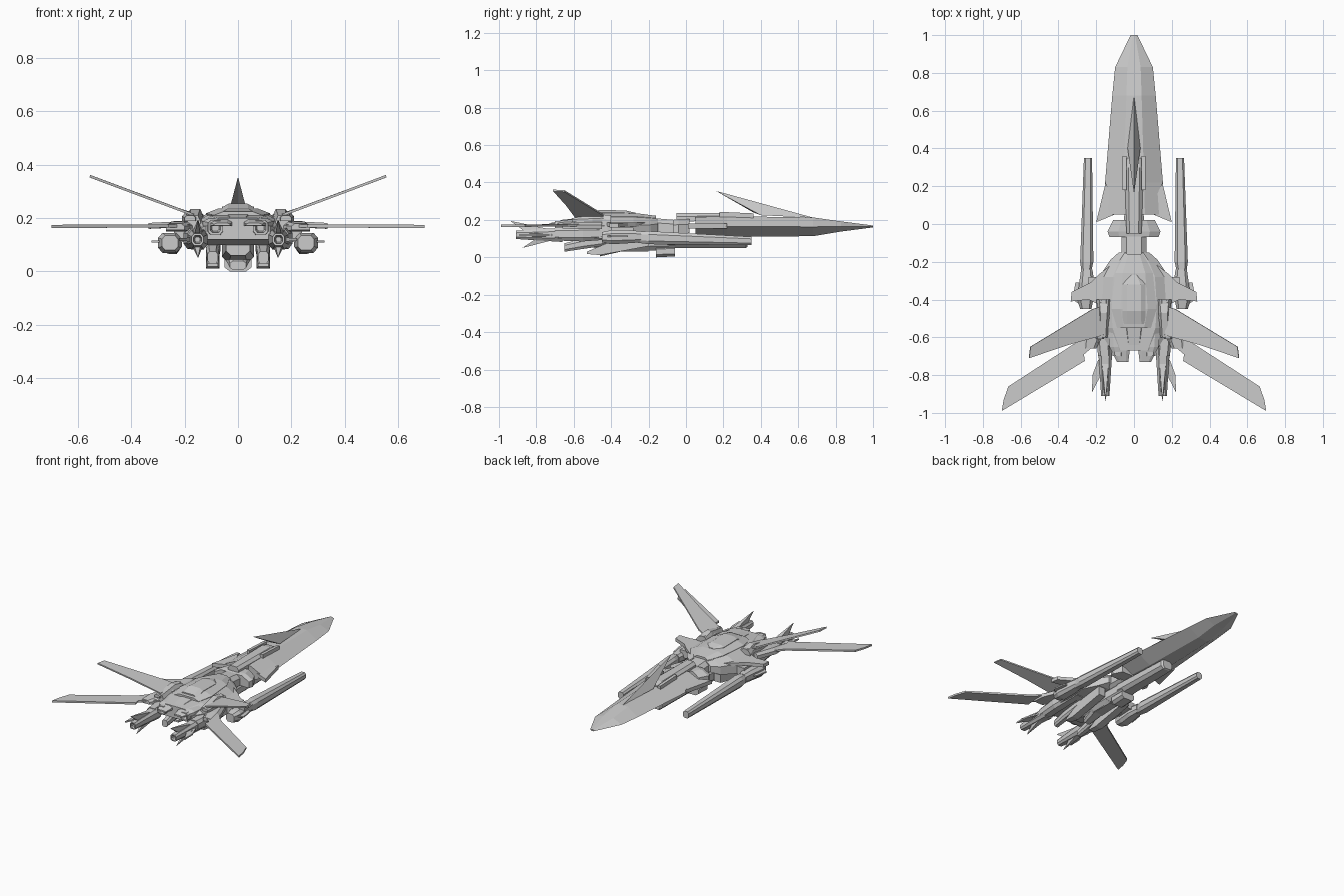
import bpy, bmesh
from mathutils import Vector

# unit cross-sections (u across, v up)
BOX = [(-1, -1), (1, -1), (1, 1), (-1, 1)]
HEX = [(-1, 0), (-.35, -1), (.35, -1), (1, 0), (.35, 1), (-.35, 1)]
OCT = [(-1, -.5), (-.6, -1), (.6, -1), (1, -.5), (1, .5), (.6, 1), (-.6, 1), (-1, .5)]
ROOF = [(-1, -1), (1, -1), (1, .2), (.6, 1), (-.6, 1), (-1, .2)]


def finish(name, bm, mirror):
    bmesh.ops.recalc_face_normals(bm, faces=bm.faces[:])
    me = bpy.data.meshes.new(name)
    bm.to_mesh(me)
    bm.free()
    ob = bpy.data.objects.new(name, me)
    bpy.context.collection.objects.link(ob)
    if mirror:
        ob.modifiers.new("mirror", 'MIRROR').use_clip = False
    return ob


def loft(name, stations, shape=BOX, mirror=False):
    """stations: (y, x0, x1, z0, z1), joined along y"""
    bm = bmesh.new()
    rings = []
    for y, x0, x1, z0, z1 in stations:
        cx, cz, hx, hz = (x0 + x1) / 2, (z0 + z1) / 2, (x1 - x0) / 2, (z1 - z0) / 2
        rings.append([bm.verts.new((cx + u * hx, y, cz + v * hz)) for u, v in shape])
    n = len(shape)
    for a, b in zip(rings, rings[1:]):
        for i in range(n):
            bm.faces.new((a[i], a[(i + 1) % n], b[(i + 1) % n], b[i]))
    bm.faces.new(rings[0])
    bm.faces.new(rings[-1])
    return finish(name, bm, mirror)


def sym(name, stations, shape=BOX):
    """centred loft, stations: (y, half width, z0, z1)"""
    return loft(name, [(y, -w, w, a, b) for y, w, a, b in stations], shape)


def plate(name, pts, offset, mirror=True):
    """outline of 3D points, extruded by the offset vector"""
    bm = bmesh.new()
    f = bm.faces.new([bm.verts.new(p) for p in pts])
    r = bmesh.ops.extrude_face_region(bm, geom=[f])
    bmesh.ops.translate(bm, vec=Vector(offset),
                        verts=[v for v in r['geom'] if isinstance(v, bmesh.types.BMVert)])
    return finish(name, bm, mirror)


def spike(name, base, tip, mirror=True):
    bm = bmesh.new()
    b = [bm.verts.new(p) for p in base]
    t = bm.verts.new(tip)
    bm.faces.new(b)
    for i in range(len(b)):
        bm.faces.new((b[i], b[(i + 1) % len(b)], t))
    return finish(name, bm, mirror)


def nozzle(name, x, z, y0, y1, r0, r1):
    """square thruster with a recessed mouth at y1"""
    loft(name, [(y0, x - r0, x + r0, z - r0, z + r0), (y1, x - r1, x + r1, z - r1, z + r1),
                (y1, x - r1 * .7, x + r1 * .7, z - r1 * .7, z + r1 * .7),
                (y1 + .04, x - r1 * .4, x + r1 * .4, z - r1 * .4, z + r1 * .4)], OCT, True)


# nose blade
sym("nose_blade", [(1, .018, .16, .17), (.83, .10, .138, .192), (.68, .115, .113, .213),
                   (.22, .153, .11, .22), (.05, .165, .115, .215)], HEX)
plate("nose_barb", [(.15, .22, .155), (.20, .01, .155), (.15, .03, .155), (.08, .06, .155)], (0, 0, .025))
spike("nose_fin", [(0, .68, .212), (.034, .40, .225), (0, .36, .24), (-.034, .40, .225)], (0, .16, .355), False)
sym("nose_spine", [(.35, .04, .20, .225), (.30, .05, .20, .237), (-.05, .04, .19, .237)], ROOF)
loft("nose_rail", [(.36, .04, .06, .20, .235), (.18, .04, .06, .20, .243)], BOX, True)
sym("nose_keel", [(.33, .035, .055, .112), (.32, .045, .05, .12), (-.1, .055, .05, .13)], OCT)

# neck
sym("neck_collar", [(.02, .11, .13, .205), (-.04, .14, .13, .205), (-.07, .13, .13, .20)], ROOF)
sym("neck", [(-.06, .065, .11, .20), (-.18, .065, .11, .21)], OCT)
sym("belly_block", [(-.06, .05, .005, .06), (-.16, .05, 0, .06)], OCT)
sym("belly_keel", [(-.06, .05, .04, .13), (-.35, .06, .03, .13), (-.55, .045, .06, .13)], OCT)

# main hull and layered armour
sym("hull", [(-.15, .08, .14, .205), (-.19, .125, .12, .21), (-.28, .185, .11, .215),
             (-.42, .20, .10, .215), (-.55, .19, .10, .21), (-.67, .12, .12, .20)], ROOF)
sym("upper_armour", [(-.16, .05, .19, .222), (-.26, .10, .19, .235), (-.45, .12, .19, .237),
                     (-.55, .09, .19, .225)], ROOF)
sym("spine_cap", [(-.27, .02, .22, .238), (-.32, .06, .22, .25), (-.46, .06, .22, .254),
                  (-.53, .065, .20, .235)], ROOF)
sym("rear_core", [(-.5, .07, .11, .22), (-.66, .045, .12, .20)], OCT)
loft("rear_skirt", [(-.52, .01, .14, .17, .205), (-.65, .02, .13, .17, .20), (-.73, .03, .09, .172, .182)], ROOF, True)
loft("hip_block", [(-.40, .12, .20, .17, .22), (-.47, .13, .19, .17, .235), (-.60, .14, .19, .15, .21)], ROOF, True)
plate("shoulder_plate", [(.10, -.2, .165), (.19, -.27, .165), (.23, -.31, .165), (.33, -.36, .16), (.335, -.41, .16),
                         (.24, -.40, .165), (.12, -.46, .165)], (0, 0, .022))

# wings
plate("main_wing_upper", [(.20, -.50, .165), (.31, -.63, .165), (.665, -.86, .163), (.69, -.93, .163), (.70, -.99, .163),
                          (.26, -.725, .165), (.265, -.69, .165), (.18, -.62, .165)], (0, 0, .012))
loft("wing_root", [(-.45, .15, .22, .15, .19), (-.58, .16, .27, .15, .188), (-.66, .2, .27, .155, .18)], ROOF, True)
plate("upper_fin", [(.15, -.43, .205), (.22, -.45, .227), (.55, -.65, .35), (.557, -.71, .353),
                    (.35, -.64, .275), (.17, -.59, .208)], (-.003, 0, .009))
loft("fin_root", [(-.40, .14, .18, .19, .225), (-.50, .13, .21, .18, .225), (-.61, .16, .20, .19, .21)], ROOF, True)

# long side pods
loft("pod", [(.35, .222, .265, .065, .11), (-.20, .215, .285, .07, .14), (-.31, .24, .27, .085, .135)], OCT, True)
loft("pod_rear", [(-.24, .22, .28, .08, .14), (-.31, .21, .29, .075, .145), (-.40, .215, .30, .07, .145),
                  (-.45, .225, .285, .08, .135)], OCT, True)
plate("pod_winglet", [(.27, -.31, .108), (.31, -.31, .108), (.325, -.40, .108), (.28, -.43, .108)], (0, 0, .009))
loft("pod_arm", [(-.28, .12, .24, .11, .16), (-.40, .12, .24, .11, .16)], BOX, True)

# rear engines with their fins
loft("engine_body", [(-.35, .12, .19, .10, .16), (-.55, .13, .205, .085, .165), (-.70, .12, .19, .09, .16)], OCT, True)
nozzle("engine_nozzle", .152, .12, -.66, -.91, .038, .022)
spike("engine_top_fin", [(.13, -.68, .14), (.175, -.68, .14), (.165, -.85, .13), (.14, -.85, .13)], (.15, -.94, .195))
spike("engine_low_fin", [(.13, -.68, .10), (.175, -.68, .10), (.165, -.80, .10), (.14, -.80, .10)], (.15, -.875, .05))
spike("engine_side_fin", [(.175, -.70, .11), (.175, -.70, .13), (.175, -.80, .13), (.175, -.80, .11)], (.222, -.89, .12))
plate("engine_side_web", [(.17, -.70, .115), (.19, -.72, .115), (.22, -.80, .115), (.222, -.89, .115), (.175, -.80, .115)], (0, 0, .01))
nozzle("inner_thruster", .085, .165, -.5, -.70, .035, .028)

# swept belly legs
loft("belly_leg", [(-.20, .07, .12, .06, .12), (-.36, .07, .12, .03, .10), (-.46, .07, .12, .012, .06),
                   (-.53, .075, .115, .018, .03)], BOX, True)
loft("belly_leg_rear", [(-.38, .065, .12, .07, .12), (-.55, .07, .12, .045, .10), (-.65, .075, .115, .03, .075)], OCT, True)
sym("tail_keel", [(-.20, .05, .03, .12), (-.35, .05, .03, .11), (-.46, .03, .005, .04)], OCT)
